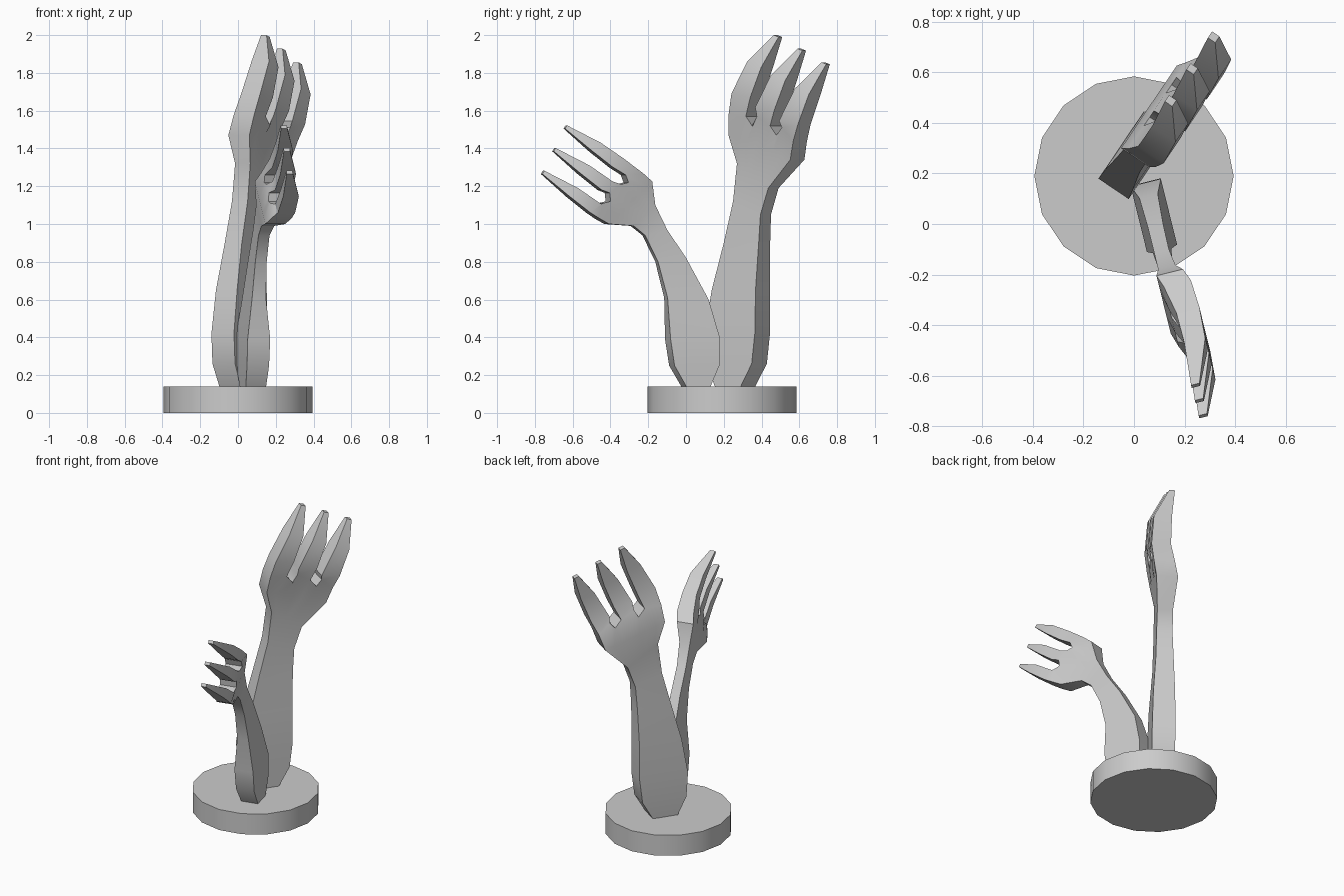
import bpy
import bmesh
import math
from mathutils import Vector

cube = bpy.data.objects.get("Cube")
if cube:
    bpy.data.objects.remove(cube, do_unlink=True)

# One plain grey for the whole sculpture
GREY = (0.6, 0.6, 0.6, 1.0)
grey = bpy.data.materials.new("plain_grey")
grey.use_nodes = True
grey.diffuse_color = GREY
for node in grey.node_tree.nodes:
    if node.type == 'BSDF_PRINCIPLED':
        node.inputs["Base Color"].default_value = GREY


# Grey material, smooth except at sharp edges
def finish(obj):
    obj.data.materials.clear()
    obj.data.materials.append(grey)
    bpy.ops.object.select_all(action='DESELECT')
    obj.select_set(True)
    bpy.context.view_layer.objects.active = obj
    bpy.ops.object.shade_smooth_by_angle(angle=math.radians(30))


# Lofted arm ending in a hand with three fingers
def build_arm(name, angle, flip, sections, knuckles, finger, finger_depths, shift):
    across = Vector((math.cos(angle), math.sin(angle), 0))
    normal = Vector((-across.y, across.x, 0)) * flip
    up = Vector((0, 0, 1))
    bm = bmesh.new()
    borders = {}

    def add_point(point, depths):
        base = across * point[0] + up * point[1]
        return [bm.verts.new(base + normal * d) for d in depths]

    def add_panel(*pairs):
        bm.faces.new([p[0] for p in pairs])
        bm.faces.new([p[1] for p in reversed(pairs)])
        for a, b in zip(pairs, pairs[1:] + pairs[:1]):
            key = frozenset((a[0], b[0]))
            if key in borders:
                borders[key] = None
            else:
                borders[key] = (a, b)

    def join_rows(low, high):
        for i in range(len(low) - 1):
            add_panel(low[i], low[i + 1], high[i + 1], high[i])

    # Forearm, wrist and lower palm
    count = len(knuckles)
    rows = []
    for left, right, front, back in sections:
        start, end = Vector(left), Vector(right)
        rows.append([add_point(start.lerp(end, i / (count - 1)), (front, back))
                     for i in range(count)])

    # Upper palm with notched slot bottoms
    rows.append([add_point(p, finger_depths[0]) for p in knuckles])
    for low, high in zip(rows, rows[1:]):
        join_rows(low, high)

    # Three tapering fingers, each a shifted copy of the first
    for i in range(3):
        low = rows[-1][i * 3:i * 3 + 2]
        offset = Vector(shift) * i
        for station, depths in zip(finger, finger_depths[1:]):
            high = [add_point(Vector(p) + offset, depths) for p in station]
            join_rows(low, high)
            low = high

    # Side walls between front and back
    for pair in borders.values():
        if pair:
            a, b = pair
            bm.faces.new((a[0], a[1], b[1], b[0]))

    bmesh.ops.recalc_face_normals(bm, faces=bm.faces[:])
    mesh = bpy.data.meshes.new(name)
    bm.to_mesh(mesh)
    bm.free()
    obj = bpy.data.objects.new(name, mesh)
    bpy.context.collection.objects.link(obj)
    finish(obj)


# Round base
bpy.ops.mesh.primitive_cylinder_add(vertices=16, radius=0.394, depth=0.14,
                                    location=(0, 0.19, 0.07))
base = bpy.context.object
base.name = "round_base"
finish(base)

# Tall arm at the back
build_arm(
    "tall_arm", math.atan2(0.83, 0.56), -1,
    sections=[
        ((.135, .14), (.30, .14), -.073, -.21),
        ((.08, .26), (.37, .26), -.073, -.217),
        ((.07, .42), (.39, .42), -.073, -.217),
        ((.11, .65), (.39, .65), -.08, -.215),
        ((.177, .9), (.40, .9), -.095, -.204),
        ((.235, 1.12), (.41, 1.05), -.097, -.197),
        ((.26, 1.32), (.46, 1.19), -.097, -.194),
        ((.22, 1.47), (.614, 1.34), -.076, -.21),
    ],
    knuckles=[(.235, 1.58), (.345, 1.57), (.385, 1.52), (.415, 1.57),
              (.50, 1.52), (.54, 1.47), (.575, 1.51), (.648, 1.44)],
    finger=[((.265, 1.69), (.385, 1.67)),
            ((.36, 1.86), (.45, 1.83)),
            ((.47, 2.0), (.50, 1.99))],
    finger_depths=[(-.055, -.185), (-.037, -.158), (-.045, -.157), (-.135, -.17)],
    shift=(.152, -.072),
)

# Short arm reaching forward
build_arm(
    "short_arm", math.atan2(-0.97, 0.24), 1,
    sections=[
        ((-.098, .14), (.034, .14), .145, .034),
        ((-.15, .26), (.098, .25), .145, .025),
        ((-.148, .40), (.12, .39), .146, .023),
        ((-.094, .60), (.13, .61), .12, .045),
        ((.027, .82), (.18, .8), .112, .05),
        ((.13, .97), (.25, .94), .11, .05),
        ((.197, 1.1), (.315, .99), .12, .05),
        ((.22, 1.225), (.455, 1.0), .145, .037),
    ],
    knuckles=[(.27, 1.265), (.37, 1.26), (.354, 1.22), (.395, 1.21),
              (.457, 1.165), (.452, 1.12), (.493, 1.11), (.514, 1.03)],
    finger=[((.38, 1.345), (.44, 1.30)),
            ((.505, 1.43), (.55, 1.385)),
            ((.673, 1.522), (.684, 1.505))],
    finger_depths=[(.165, .055), (.172, .078), (.165, .08), (.10, .066)],
    shift=(.062, -.12),
)
